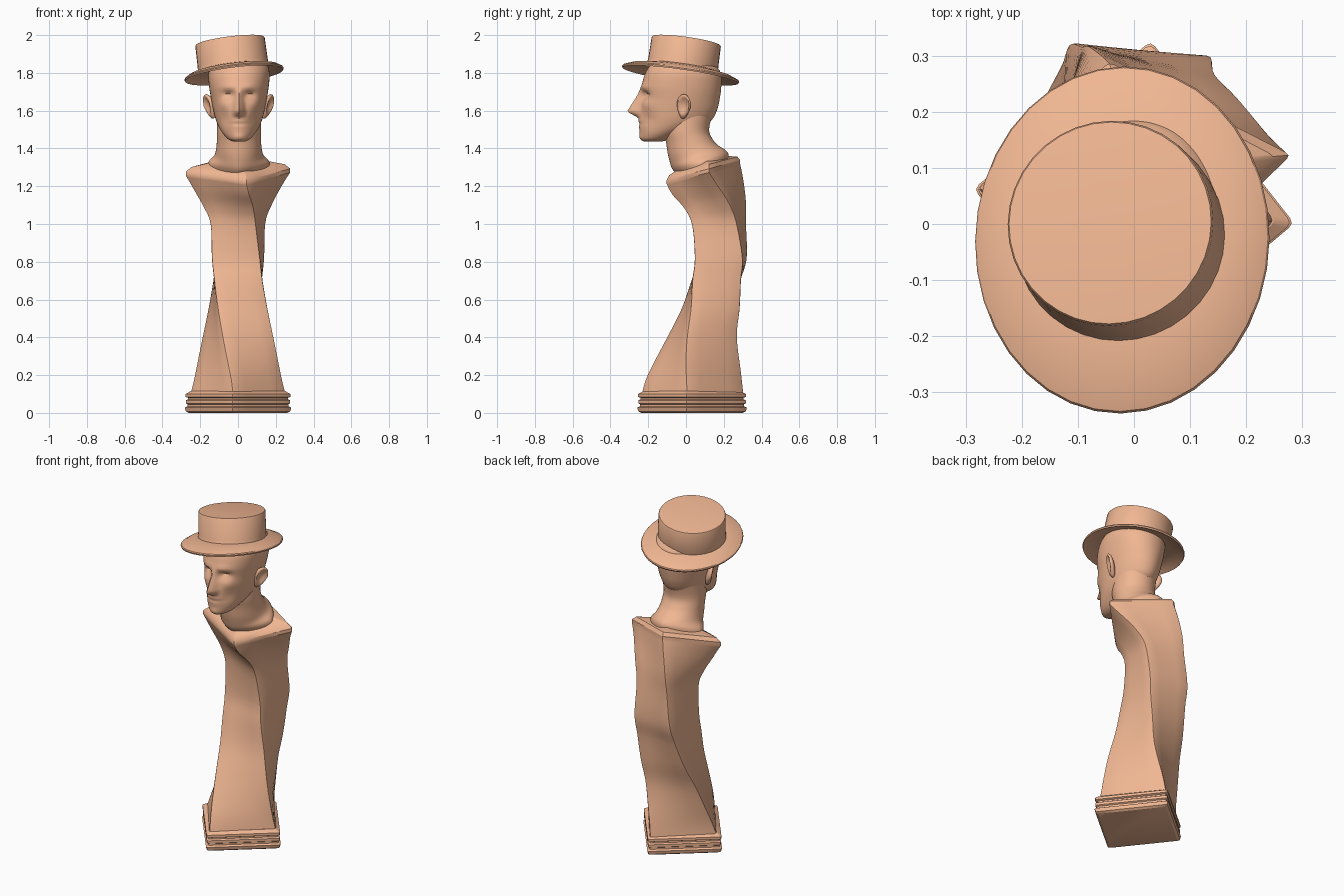
import bpy, bmesh, math
from mathutils import Vector, Matrix

if "Cube" in bpy.data.objects:
    bpy.data.objects.remove(bpy.data.objects["Cube"])

clay = bpy.data.materials.new("clay")
clay.diffuse_color = (0.87, 0.47, 0.29, 1)
clay.use_nodes = True
clay.node_tree.nodes["Principled BSDF"].inputs["Base Color"].default_value = clay.diffuse_color


def finish(name, bm, angle=30):
    bmesh.ops.recalc_face_normals(bm, faces=bm.faces)
    me = bpy.data.meshes.new(name)
    bm.to_mesh(me)
    bm.free()
    me.materials.append(clay)
    ob = bpy.data.objects.new(name, me)
    bpy.context.collection.objects.link(ob)
    bpy.ops.object.select_all(action='DESELECT')
    ob.select_set(True)
    bpy.context.view_layer.objects.active = ob
    bpy.ops.object.shade_smooth_by_angle(angle=math.radians(angle))
    return ob


def loft(name, rings, angle=30):
    """Skin closed rings of equal length and cap both ends."""
    bm = bmesh.new()
    vs = [[bm.verts.new(p) for p in r] for r in rings]
    n = len(vs[0])
    for a, b in zip(vs, vs[1:]):
        for i in range(n):
            j = (i + 1) % n
            bm.faces.new((a[i], a[j], b[j], b[i]))
    bm.faces.new(vs[0])
    bm.faces.new(vs[-1])
    return finish(name, bm, angle)


def smooth_rows(rows, steps):
    """Catmull-Rom interpolation of parameter rows."""
    out = []
    for i in range(len(rows) - 1):
        p = [rows[max(i - 1, 0)], rows[i], rows[i + 1], rows[min(i + 2, len(rows) - 1)]]
        for s in range(steps):
            t = s / steps
            out.append([0.5 * (2 * b + (c - a) * t + (2 * a - 5 * b + 4 * c - d) * t * t
                               + (3 * b - a - 3 * c + d) * t ** 3) for a, b, c, d in zip(*p)])
    out.append(list(rows[-1]))
    return out


# --- twisted square pillar -------------------------------------------------
def square_ring(z, cy, rx, ry, twist, tilt):
    pts = []
    for k in range(4):
        a0 = math.radians(90 * k - twist)
        a1 = a0 + math.pi / 2
        A = Vector((math.cos(a0), math.sin(a0)))
        B = Vector((math.cos(a1), math.sin(a1)))
        for t in (0, 0.03, 0.25, 0.5, 0.75, 0.97):
            p = A.lerp(B, t) * (0.985 if t == 0 else 1)
            y = p.y * ry
            pts.append((p.x * rx, cy + y, z + tilt * y))
    return pts


body = smooth_rows([
    (0.10, .035, .256, .274, 6, 0), (0.2, .045, .234, .255, 10, 0),
    (0.4, .085, .206, .203, 23, 0), (0.55, .13, .19, .187, 34, 0),
    (0.7, .16, .181, .182, 44, 0), (0.82, .184, .181, .180, 50, 0),
    (1.0, .175, .174, .171, 57, .05), (1.1, .155, .202, .180, 66, .12),
    (1.2, .115, .248, .195, 76, .24), (1.265, .092, .284, .2, 81, .27)], 5)
# chamfered shoulder edge and sloping top
body += [(1.285, .092, .284, .2, 81, .27), (1.308, .092, .255, .185, 81, .27),
         (1.33, .09, .15, .12, 81, .27)]
loft("twisted_body", [square_ring(*r) for r in body])

# --- stepped plinth --------------------------------------------------------
plinth = [(0, .265), (.008, .282), (.028, .288), (.035, .272), (.045, .272), (.05, .282),
          (.066, .282), (.072, .27), (.08, .27), (.085, .284), (.1, .284), (.115, .255)]
loft("plinth", [square_ring(z, .032, r, r * 1.03, 6, 0) for z, r in plinth])


# --- head and neck ---------------------------------------------------------
def oval(z, front, back, hw, power=2.0, tilt=0.0, n=96):
    cy, ry = (front + back) / 2, (back - front) / 2
    pts = []
    for i in range(n):
        a = 2 * math.pi * i / n
        c, s = math.cos(a), math.sin(a)
        x = math.copysign(abs(c) ** (2 / power), c) * hw
        y = math.copysign(abs(s) ** (2 / power), s) * ry
        pts.append((x + .005, cy + y, z + tilt * y))
    return pts


neck = smooth_rows([(1.295, -.045, .225, .165, 1.5, .27), (1.33, -.072, .225, .16, 1.6, .27),
                    (1.36, -.085, .205, .132, 1.85, .24), (1.395, -.097, .172, .121, 2, .15),
                    (1.44, -.106, .143, .117, 2, .05),
                    (1.5, -.12, .122, .116, 2, 0), (1.6, -.12, .145, .115, 2, 0)], 4)
loft("neck", [oval(*r, n=48) for r in neck], 50)


def bump(x, z, cx, cz, sx, sz):
    return math.exp(-((x - cx) / sx) ** 2 - ((z - cz) / sz) ** 2)


def face(p):
    """Push nose, sockets, brow, cheeks and mouth out of the front of the head."""
    x, y, z = p
    if y > -.06:
        return p
    u = x - .005
    a = abs(u)
    d = -.030 * bump(a, z, .055, 1.682, .03, .02)
    d += .014 * bump(a, z, .058, 1.676, .017, .008)
    d += .008 * bump(a, z, .05, 1.725, .05, .016)
    d += .008 * bump(a, z, .085, 1.63, .03, .025)
    d -= .012 * bump(a, z, .075, 1.555, .03, .035)
    d -= .006 * bump(u, z, 0, 1.53, .045, .007)
    d += .006 * bump(u, z, 0, 1.462, .03, .018)
    if 1.562 < z < 1.725:
        h = (1.725 - z) / .13 if z > 1.595 else (z - 1.562) / .033
        w = .018 + .02 * min(1, (1.725 - z) / .13)
        d += .066 * h * max(0, 1 - a / w) ** .85
    return (x, y - d, z)


head = smooth_rows([
    (1.438, -.225, -.12, .035, 2.0), (1.45, -.238, -.08, .058, 2.0),
    (1.475, -.243, -.02, .082, 1.95), (1.51, -.248, .07, .105, 1.9),
    (1.55, -.252, .135, .122, 1.9), (1.6, -.246, .163, .135, 1.95),
    (1.66, -.238, .178, .147, 2.0), (1.73, -.234, .187, .158, 2.1),
    (1.8, -.215, .184, .162, 2.1), (1.85, -.18, .145, .145, 2.0),
    (1.9, -.12, .09, .09, 2.0)], 5)
loft("head", [[face(p) for p in oval(*r)] for r in head], 50)

# --- ears ------------------------------------------------------------------
for side, name in ((1, "right_ear"), (-1, "left_ear")):
    bm = bmesh.new()
    bmesh.ops.create_uvsphere(bm, u_segments=24, v_segments=16, radius=1)
    for v in bm.verts:
        x, y, z = v.co
        rad = min(1, math.hypot(y - .1, z - .15))
        if x > 0:
            x -= 1.1 * max(0, 1 - (rad / .75) ** 2)     # hollow of the ear
        taper = .68 + .32 * max(0, min(1, z + .8))      # narrow lobe
        v.co = (x * .02, y * .044 * taper, z * .068)
    bm.transform(Matrix.Rotation(math.radians(-30), 4, 'Z')
                 @ Matrix.Rotation(math.radians(-14), 4, 'X')
                 @ Matrix.Rotation(math.radians(14), 4, 'Y'))
    for v in bm.verts:
        v.co += Vector((.154, -.012, 1.622))
        v.co.x = side * v.co.x + .003
    finish(name, bm, 50)

# --- tilted boater hat -----------------------------------------------------
tilt = Vector((0, 0, 1)).rotation_difference(Vector((-.125, .14, 1))).to_matrix().to_4x4()
place = Matrix.Translation((-.025, -.018, 1.827)) @ tilt


def hat_ring(rx, ry, h, n=36):
    return [place @ Vector((rx * math.cos(2 * math.pi * i / n),
                            ry * math.sin(2 * math.pi * i / n) - (.006 if h < .005 else 0), h))
            for i in range(n)]


loft("hat_brim", [hat_ring(*r) for r in (
    (.13, .15, -.012), (.19, .205, -.014), (.235, .27, -.026), (.262, .31, -.042),
    (.265, .313, -.034), (.262, .31, -.028), (.235, .27, -.012), (.175, .175, .004))])
loft("hat_crown", [hat_ring(r, r, h) for r, h in (
    (.189, -.006), (.187, .02), (.185, .139), (.182, .144), (.12, .149), (.04, .151))])
